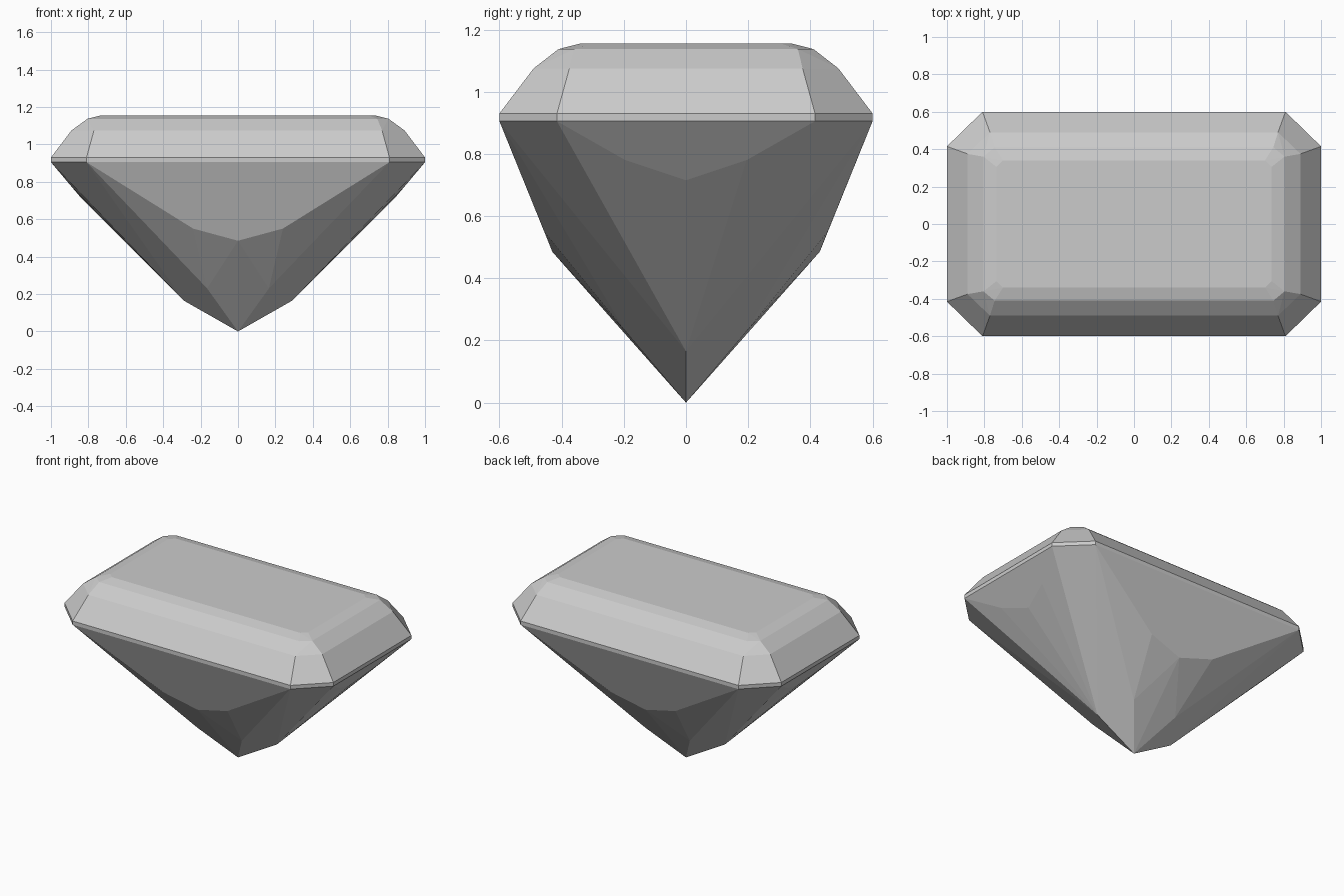
import bpy
import bmesh

cube = bpy.data.objects.get("Cube")
if cube:
    bpy.data.objects.remove(cube, do_unlink=True)

# Grey stone material
grey = bpy.data.materials.new("pale_grey_stone")
grey.use_nodes = True
colour = (0.6, 0.6, 0.6, 1)
grey.diffuse_color = colour
grey.node_tree.nodes["Principled BSDF"].inputs["Base Color"].default_value = colour


def mirrored(x, y, z):
    """Repeat a corner in all four quadrants."""
    return {(sx * x, sy * y, z) for sx in (-1, 1) for sy in (-1, 1)}


# Facet corners of one quadrant
girdle = [(x, y, z) for z in (0.905, 0.93) for x, y in ((0.81, 0.6), (1, 0.415))]
crown = [
    (0.77, 0.49, 1.075), (0.89, 0.375, 1.075),
    (0.745, 0.41, 1.137), (0.805, 0.36, 1.137),
    (0.7, 0.34, 1.155), (0.735, 0.305, 1.155),
]
pavilion = [
    (0.24, 0.456, 0.55), (0, 0.43, 0.485),      # long sides
    (0.895, 0.195, 0.78), (0.84, 0, 0.715),     # short ends
    (0.165, 0.195, 0.23), (0.29, 0, 0.165),     # lower facets
    (0, 0, 0),                                  # point
]

# Wrap the corners in flat facets
bm = bmesh.new()
for corner in girdle + crown + pavilion:
    for co in mirrored(*corner):
        bm.verts.new(co)
bmesh.ops.remove_doubles(bm, verts=bm.verts[:], dist=0.0001)
bmesh.ops.convex_hull(bm, input=bm.verts[:])
bmesh.ops.dissolve_limit(bm, angle_limit=0.02, verts=bm.verts[:], edges=bm.edges[:])
bmesh.ops.recalc_face_normals(bm, faces=bm.faces[:])

mesh = bpy.data.meshes.new("cut_gemstone")
bm.to_mesh(mesh)
bm.free()
mesh.materials.append(grey)
gem = bpy.data.objects.new("cut_gemstone", mesh)
bpy.context.scene.collection.objects.link(gem)
